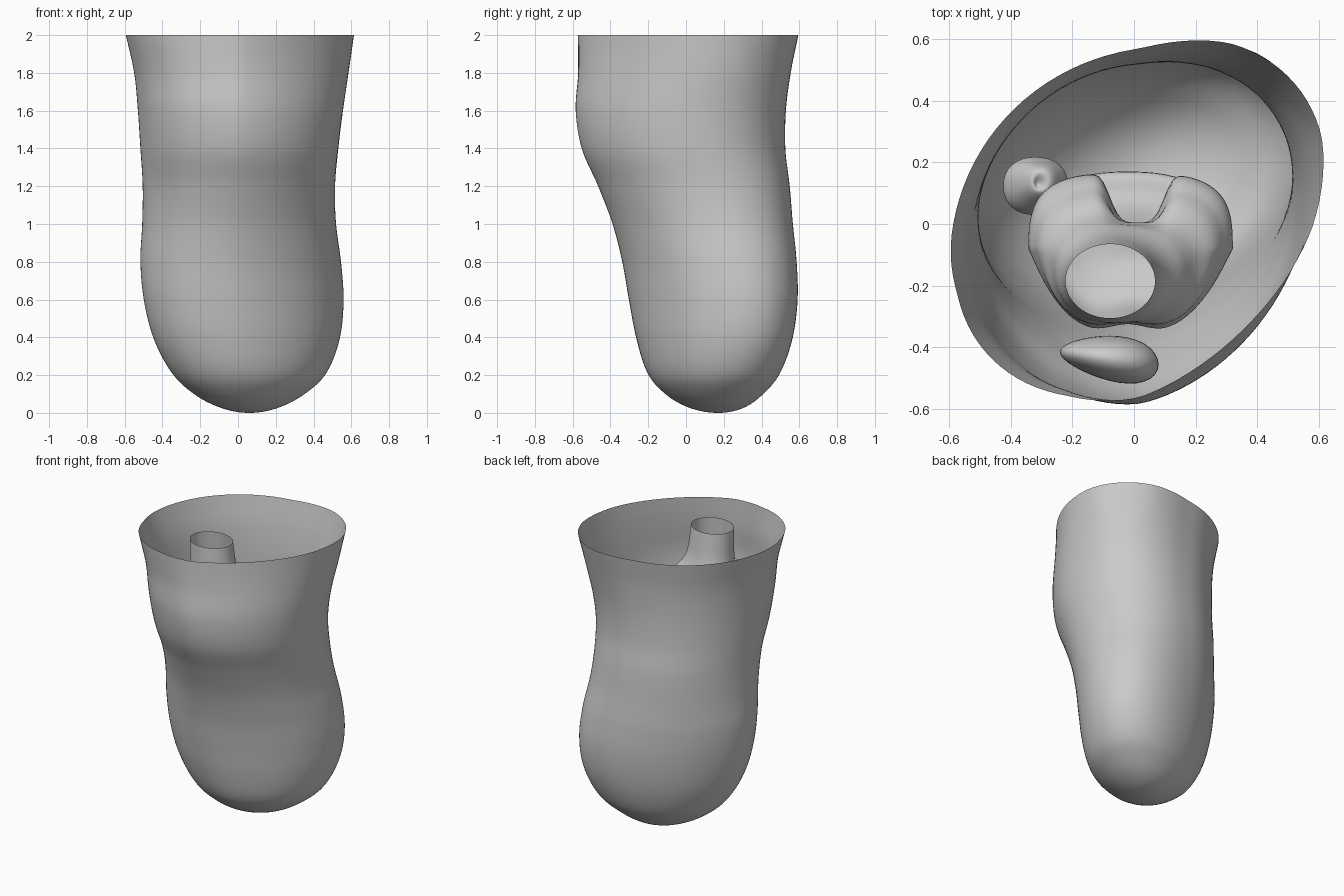
import bpy, bmesh, math
from mathutils import Vector

cube = bpy.data.objects.get("Cube")
if cube:
    bpy.data.objects.remove(cube, do_unlink=True)

# One plain grey for everything
grey = bpy.data.materials.new("plain_grey")
grey.use_nodes = True
colour = (0.6, 0.6, 0.6, 1)
grey.diffuse_color = colour
grey.node_tree.nodes["Principled BSDF"].inputs["Base Color"].default_value = colour


def mirrored(section):
    """The section continued past a closed end, so that the end is a dome."""
    z, x0, x1, y0, y1, power = section
    return Vector((z, x1, x0, y1, y0, power))


def spline(sections, steps):
    """Smooth curve through every section, allowing for uneven spacing."""
    pts = [Vector(s) for s in sections]
    before = mirrored(pts[1]) if pts[0][1] == pts[0][2] else 2 * pts[0] - pts[1]
    after = mirrored(pts[-2]) if pts[-1][1] == pts[-1][2] else 2 * pts[-1] - pts[-2]
    pts = [before] + pts + [after]
    gaps = [(b - a).length for a, b in zip(pts, pts[1:])]
    slopes = [(b - a) / g for a, b, g in zip(pts, pts[1:], gaps)]
    tangents = [(slopes[i] * gaps[i + 1] + slopes[i + 1] * gaps[i]) / (gaps[i] + gaps[i + 1])
                for i in range(len(slopes) - 1)]
    result = [pts[1]]
    for i in range(1, len(pts) - 2):
        for s in range(1, steps + 1):
            t = s / steps
            h = t * t * (3 - 2 * t)
            result.append(pts[i] * (1 - h) + pts[i + 1] * h
                          + gaps[i] * (tangents[i - 1] * t * (1 - t) ** 2
                                       - tangents[i] * t * t * (1 - t)))
    return result


def loft(name, sections, sides=64, steps=8, lean=lambda z: 0, shape=lambda co: co):
    """Sections are height, x range, y range and squareness of the oval."""
    bm = bmesh.new()
    rings = []
    for z, x0, x1, y0, y1, power in spline(sections, steps):
        tilt = lean(z)
        ring = []
        for k in range(sides):
            a = math.tau * k / sides
            c, s = math.cos(a), math.sin(a)
            r = (abs(c) ** power + abs(s) ** power) ** (-1 / power)
            across = r * c
            along = across * tilt + r * s * math.sqrt(1 - tilt * tilt)
            ring.append(bm.verts.new(shape(Vector((
                (x0 + x1 + (x1 - x0) * across) / 2,
                (y0 + y1 + (y1 - y0) * along) / 2, z)))))
        rings.append(ring)
    for low, high in zip(rings, rings[1:]):
        for k in range(sides):
            n = (k + 1) % sides
            bm.faces.new((low[k], low[n], high[n], high[k]))
    bmesh.ops.remove_doubles(bm, verts=bm.verts, dist=0.0005)
    bmesh.ops.recalc_face_normals(bm, faces=bm.faces)
    finish(name, bm)


def finish(name, bm):
    mesh = bpy.data.meshes.new(name)
    bm.to_mesh(mesh)
    bm.free()
    mesh.materials.append(grey)
    mesh.polygons.foreach_set("use_smooth", [True] * len(mesh.polygons))
    bpy.context.collection.objects.link(bpy.data.objects.new(name, mesh))


# Outer skin, open at the top and rounded at the bottom
def skin_lean(z):
    return .19 + .08 * math.cos(math.tau * (z - .5) / 1.7)


def skin_shape(co):
    """Fuller towards the back left corner, and at the top the back right."""
    corner = (co.x - .02) * (co.y - .16 + .08 * co.z) / .15
    if corner > 0:
        push = .022 * min(corner, 1)
        co.x += push
        co.y += push
    else:
        push = .018 * min(-corner, 1) * min(max(co.z - .9, 0), 1)
        co.x -= push
        co.y += push
    return co


loft("skin", [
    (0, .06, .06, .17, .17, 2),
    (.03, -.1, .22, .01, .31, 2),
    (.1, -.235, .35, -.11, .405, 2),
    (.2, -.345, .455, -.2, .485, 2),
    (.4, -.455, .53, -.27, .555, 2),
    (.6, -.505, .547, -.31, .58, 2),
    (.8, -.522, .535, -.345, .577, 2),
    (1, -.512, .512, -.395, .56, 2),
    (1.2, -.51, .51, -.47, .545, 2),
    (1.4, -.525, .53, -.557, .522, 2),
    (1.6, -.54, .553, -.59, .523, 2),
    (1.8, -.56, .577, -.58, .545, 2),
    (2, -.605, .6, -.585, .582, 2)], sides=96, lean=skin_lean, shape=skin_shape)


# Upper bone: hollow shaft flaring to two knuckles with a notch between them
def knuckles(co):
    grow = min(max((1.75 - co.z) / .33, 0), 1)
    grow = grow * grow * (3 - 2 * grow)
    if co.y > -.08:
        middle = math.exp(-((co.x - .01) / .095) ** 4)
        co.y -= .16 * grow * middle * min((co.y + .08) / .2, 1)
    else:
        front = min((-.08 - co.y) / .25, 1)
        co.x = -.03 + (co.x + .03) * (1 - .36 * grow * front)
        co.y += .03 * grow * front * math.exp(-((co.x + .02) / .09) ** 2)
    return co


loft("upper_bone", [
    (1.17, 0, 0, -.05, -.05, 2.5),
    (1.2, -.22, .21, -.19, .09, 3),
    (1.27, -.31, .3, -.29, .15, 3.2),
    (1.4, -.34, .32, -.345, .165, 3.3),
    (1.52, -.32, .285, -.34, .11, 3),
    (1.66, -.26, .17, -.325, .01, 2.3),
    (1.82, -.225, .085, -.31, -.045, 2),
    (1.98, -.222, .068, -.305, -.065, 2)], sides=144, shape=knuckles)

# Lower bone: broad plateau narrowing to a cut shaft
loft("lower_bone", [
    (.32, .01, .01, .04, .04, 2),
    (.35, -.08, .1, -.05, .13, 2),
    (.42, -.11, .13, -.09, .16, 2),
    (.7, -.13, .13, -.18, .11, 2),
    (.9, -.2, .18, -.26, .12, 2.2),
    (1.03, -.32, .28, -.27, .16, 2.4),
    (1.1, -.33, .29, -.24, .17, 2.4),
    (1.145, -.2, .18, -.14, .1, 2.4),
    (1.15, 0, 0, -.03, -.03, 2)])

# Thin side bone with a knobbed head
loft("side_bone", [
    (.4, -.27, -.27, .14, .14, 2),
    (.43, -.31, -.23, .1, .18, 2),
    (.75, -.34, -.25, .08, .17, 2),
    (.9, -.38, -.24, .06, .2, 2),
    (.99, -.41, -.22, .04, .21, 2.3),
    (1.06, -.36, -.25, .08, .19, 2.3),
    (1.075, -.31, -.31, .13, .13, 2)], sides=32)

# Kneecap, thicker towards its left
bm = bmesh.new()
bmesh.ops.create_uvsphere(bm, u_segments=32, v_segments=20, radius=1)
for v in bm.verts:
    x, y, z = v.co
    v.co = (-.08 + .16 * x, -.435 + (.073 + .02 * x) * y - .02 * x, 1.48 + .17 * z)
finish("kneecap", bm)
